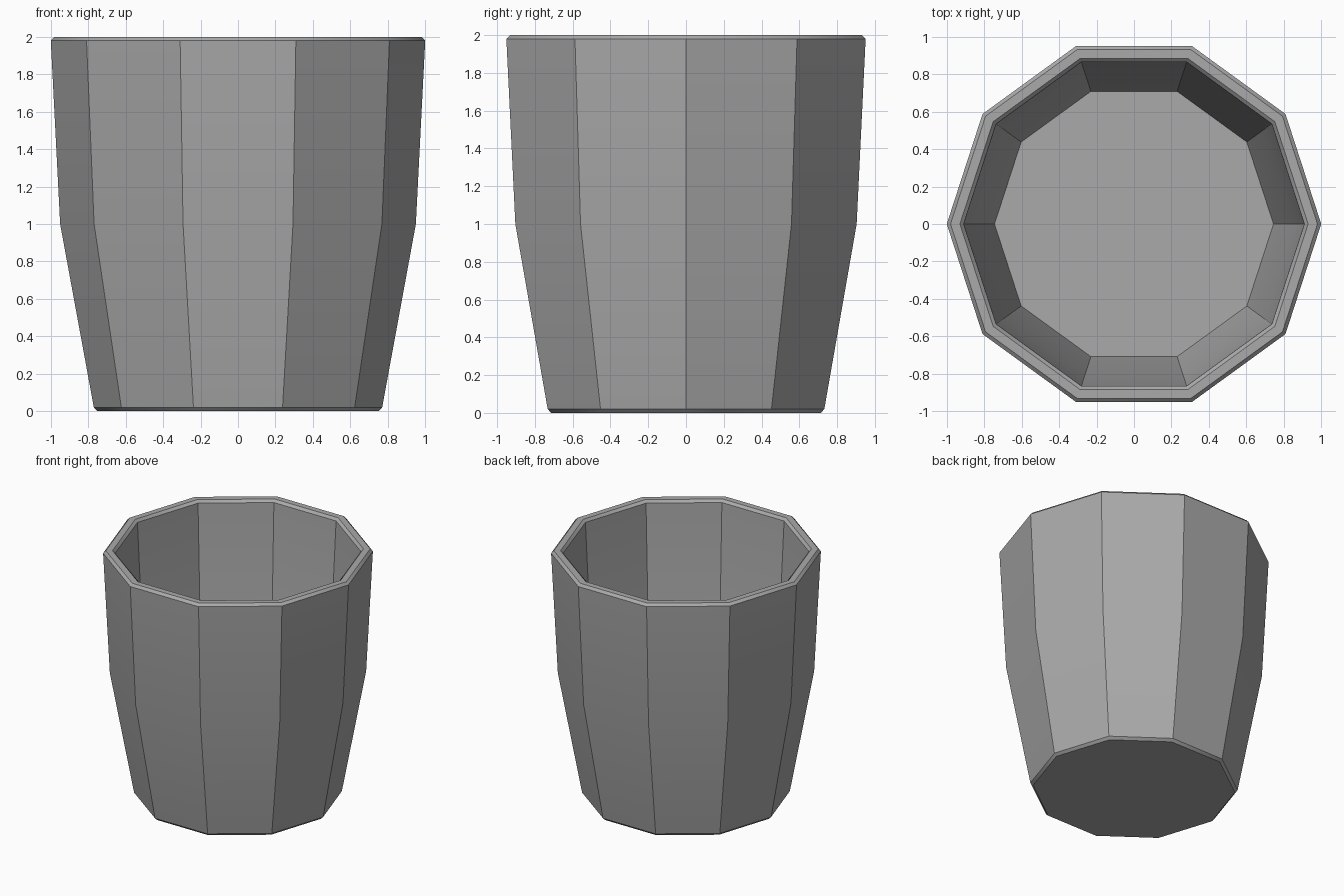
import bpy
import bmesh
from math import cos, sin, tau, radians

cube = bpy.data.objects.get("Cube")
if cube:
    bpy.data.objects.remove(cube)

SIDES = 10

# Single plain grey
grey = bpy.data.materials.new("plain grey")
grey.use_nodes = True
colour = (0.4, 0.4, 0.4, 1)
grey.diffuse_color = colour
grey.node_tree.nodes["Principled BSDF"].inputs["Base Color"].default_value = colour

# Wall profile as (radius, height): outside foot up to the rim, then down inside
profile = [
    (0.75, 0.0), (0.77, 0.02), (0.95, 1.0), (1.0, 1.98), (0.98, 2.0),
    (0.93, 2.0), (0.91, 1.98), (0.86, 1.0), (0.745, 0.36),
]

# Ten-sided cup: one ring per profile point, bridged and capped
bm = bmesh.new()
rings = [
    [bm.verts.new((r * cos(tau * i / SIDES), r * sin(tau * i / SIDES), z))
     for i in range(SIDES)]
    for r, z in profile
]
for low, high in zip(rings, rings[1:]):
    for i in range(SIDES):
        j = (i + 1) % SIDES
        bm.faces.new((low[i], low[j], high[j], high[i]))
bm.faces.new(rings[0][::-1])   # underside
bm.faces.new(rings[-1])        # inner floor
bmesh.ops.recalc_face_normals(bm, faces=bm.faces)

mesh = bpy.data.meshes.new("cup")
bm.to_mesh(mesh)
bm.free()
mesh.materials.append(grey)
cup = bpy.data.objects.new("cup", mesh)
bpy.context.collection.objects.link(cup)

# Smooth the gentle bend in the wall, keep the facets crisp
bpy.ops.object.select_all(action='DESELECT')
cup.select_set(True)
bpy.context.view_layer.objects.active = cup
bpy.ops.object.shade_smooth_by_angle(angle=radians(30))
